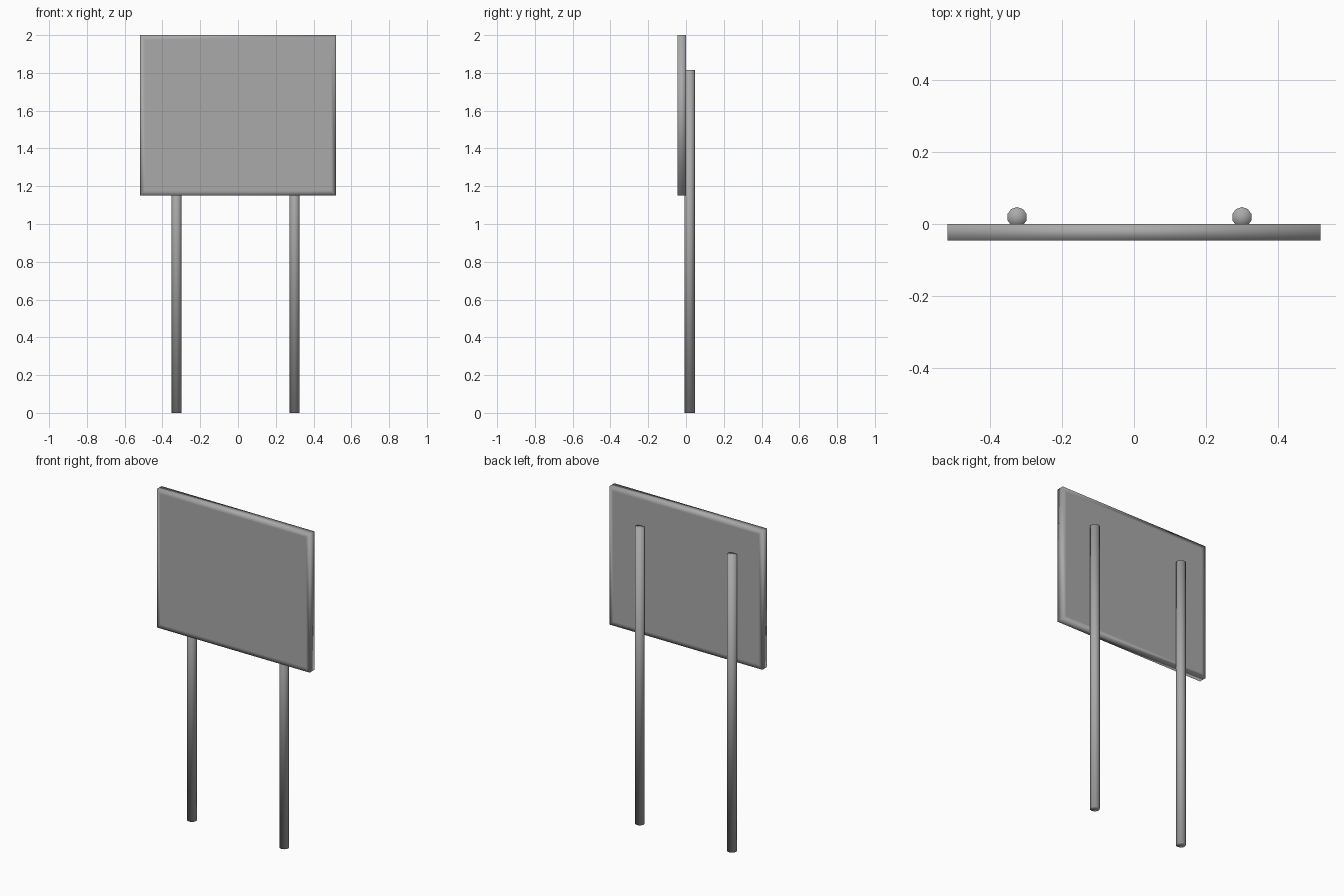
import bpy
import bmesh
from mathutils import Matrix

cube = bpy.data.objects.get("Cube")
if cube:
    bpy.data.objects.remove(cube, do_unlink=True)

grey = bpy.data.materials.new("mid_grey")
grey.use_nodes = True
colour = (0.4, 0.4, 0.4, 1)
grey.diffuse_color = colour
grey.node_tree.nodes["Principled BSDF"].inputs["Base Color"].default_value = colour


def finish(bm, name):
    """Turn a bmesh into a smooth shaded grey object."""
    bmesh.ops.recalc_face_normals(bm, faces=bm.faces[:])
    for face in bm.faces:
        face.smooth = True
    mesh = bpy.data.meshes.new(name)
    bm.to_mesh(mesh)
    bm.free()
    mesh.materials.append(grey)
    obj = bpy.data.objects.new(name, mesh)
    bpy.context.collection.objects.link(obj)
    return obj


# Sign board: thin slab with an inset border on front and back
bm = bmesh.new()
bmesh.ops.create_cube(bm, size=1, matrix=Matrix.Translation((0, -0.023, 1.576))
                      @ Matrix.Diagonal((1.036, 0.046, 0.848, 1)))
bm.normal_update()
panels = [f for f in bm.faces if abs(f.normal.y) > 0.9]
bmesh.ops.inset_individual(bm, faces=panels, thickness=0.036)
finish(bm, "sign_board")

# Two round posts behind the board
height = 1.815
for name, x in (("right_post", -0.325), ("left_post", 0.3)):
    bm = bmesh.new()
    bmesh.ops.create_cone(bm, cap_ends=True, cap_tris=True, segments=10,
                          radius1=0.028, radius2=0.028, depth=height,
                          matrix=Matrix.Translation((x, 0.019, height / 2)))
    finish(bm, name)
